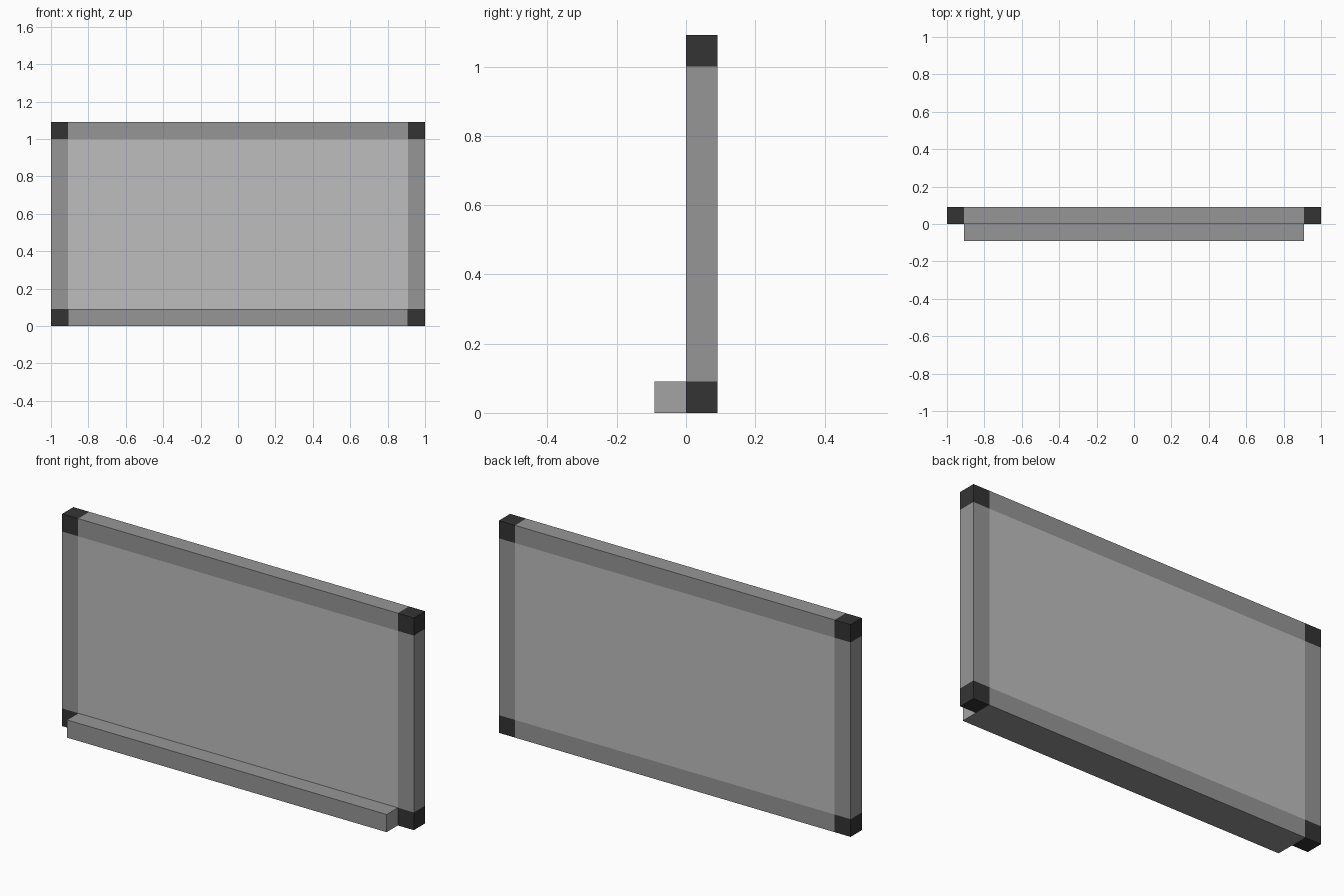
import bpy
import bmesh
from mathutils import Matrix, Vector

if "Cube" in bpy.data.objects:
    bpy.data.objects.remove(bpy.data.objects["Cube"], do_unlink=True)

U = 1 / 11            # frame width and depth
W, H = 2.0, 12 * U    # overall width and height


def material(name, value):
    mat = bpy.data.materials.new(name)
    mat.use_nodes = True
    color = (value, value, value, 1)
    mat.diffuse_color = color
    bsdf = mat.node_tree.nodes["Principled BSDF"]
    bsdf.inputs["Base Color"].default_value = color
    bsdf.inputs["Roughness"].default_value = 0.8
    return mat


frame_grey = material("frame grey", 0.305)
panel_grey = material("panel light grey", 0.509)
corner_dark = material("corner charcoal", 0.034)
end_grey = material("tray end grey", 0.371)


def box(name, low, high, mats, cuts, rule):
    """Box between two corners, cut by planes, coloured by a rule on each face."""
    low, high = Vector(low), Vector(high)
    bm = bmesh.new()
    place = Matrix.Translation((low + high) / 2) @ Matrix.Diagonal((*(high - low), 1))
    bmesh.ops.create_cube(bm, size=1, matrix=place)
    for point, normal in cuts:
        bmesh.ops.bisect_plane(bm, geom=bm.verts[:] + bm.edges[:] + bm.faces[:],
                               plane_co=point, plane_no=normal)
    bm.normal_update()
    for face in bm.faces:
        face.material_index = rule(face.calc_center_median(), face.normal)
    mesh = bpy.data.meshes.new(name)
    bm.to_mesh(mesh)
    bm.free()
    for mat in mats:
        mesh.materials.append(mat)
    obj = bpy.data.objects.new(name, mesh)
    bpy.context.collection.objects.link(obj)
    return obj


# Board: flush panel, border rails and dark corner blocks
def board_rule(c, n):
    side = abs(c.x) > W / 2 - U
    rail = c.z < U or c.z > H - U
    if side and rail:
        return 2
    return 0 if side or rail else 1


board_cuts = [((s * (W / 2 - U), 0, 0), (1, 0, 0)) for s in (-1, 1)]
board_cuts += [((0, 0, z), (0, 0, 1)) for z in (U, H - U)]
box("board", (-W / 2, 0, 0), (W / 2, U, H),
    (frame_grey, panel_grey, corner_dark), board_cuts, board_rule)

# Tray along the bottom of the front, with lighter ends
box("pen_tray", (-W / 2 + U, -U, 0), (W / 2 - U, 0, U),
    (frame_grey, end_grey), [], lambda c, n: int(abs(n.x) > 0.5))
